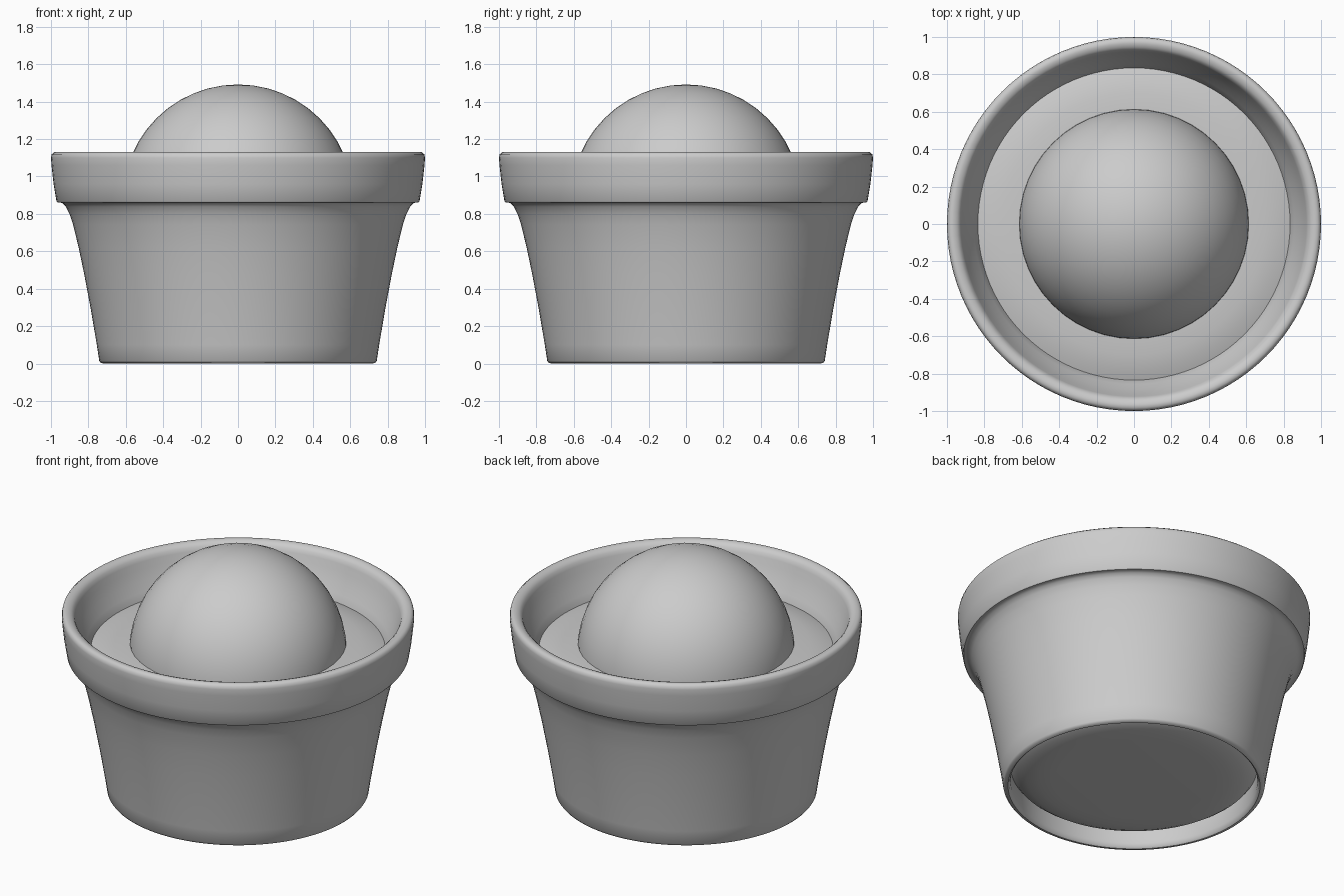
import bpy, bmesh, math

default = bpy.data.objects.get("Cube")
if default:
    bpy.data.objects.remove(default, do_unlink=True)

# Single matte grey
grey = bpy.data.materials.new("plain grey")
grey.use_nodes = True
colour = (0.6, 0.6, 0.6, 1)
grey.diffuse_color = colour
grey.node_tree.nodes["Principled BSDF"].inputs["Base Color"].default_value = colour


def finish(bm, name):
    mesh = bpy.data.meshes.new(name)
    bmesh.ops.recalc_face_normals(bm, faces=bm.faces)
    bm.to_mesh(mesh)
    bm.free()
    obj = bpy.data.objects.new(name, mesh)
    bpy.context.collection.objects.link(obj)
    mesh.materials.append(grey)
    bpy.ops.object.select_all(action="DESELECT")
    obj.select_set(True)
    bpy.context.view_layer.objects.active = obj
    bpy.ops.object.shade_smooth_by_angle(angle=math.radians(50))


def lathe(name, profile, closed):
    """Spin a (radius, height) profile around z."""
    bm = bmesh.new()
    verts = [bm.verts.new((r, 0, z)) for r, z in profile]
    pairs = list(zip(verts, verts[1:]))
    if closed:
        pairs.append((verts[-1], verts[0]))
    edges = [bm.edges.new(pair) for pair in pairs]
    bmesh.ops.spin(bm, geom=verts + edges, cent=(0, 0, 0), axis=(0, 0, 1),
                   angle=2 * math.pi, steps=96, use_merge=True)
    bmesh.ops.remove_doubles(bm, verts=bm.verts, dist=0.0005)
    finish(bm, name)


# Pot: rounded foot, flared wall, overhanging collar, steep inside
outside = [(0.715, 0.0), (0.733, 0.003), (0.742, 0.015), (0.755, 0.1),
           (0.787, 0.29), (0.822, 0.476), (0.852, 0.62), (0.882, 0.743),
           (0.901, 0.8), (0.92, 0.838), (0.936, 0.856), (0.952, 0.862)]
collar = [(0.966, 0.862), (0.971, 0.869), (0.986, 0.96), (0.997, 1.06),
          (1.0, 1.1), (0.996, 1.119), (0.982, 1.13), (0.965, 1.13),
          (0.946, 1.124), (0.931, 1.11), (0.922, 1.088)]
inside = [(0.91, 1.05), (0.884, 0.99), (0.857, 0.935), (0.83, 0.885),
          (0.785, 0.6), (0.72, 0.2), (0.7, 0.125), (0.7, 0.03),
          (0.706, 0.008)]
lathe("pot", outside + collar + inside, closed=True)

# Soil plug: softly domed on top, rounded off underneath
lathe("soil", [(0, 0.93), (0.6, 0.93), (0.7, 0.925), (0.78, 0.912),
               (0.836, 0.893), (0.795, 0.6), (0.725, 0.18), (0.702, 0.128),
               (0.68, 0.1), (0.65, 0.079), (0.61, 0.062), (0.54, 0.049),
               (0.45, 0.045), (0, 0.045)],
      closed=False)

# Ball half sunk in the soil
bm = bmesh.new()
bmesh.ops.create_uvsphere(bm, u_segments=48, v_segments=24, radius=0.617)
bmesh.ops.translate(bm, verts=bm.verts, vec=(0, 0, 0.875))
finish(bm, "ball")
